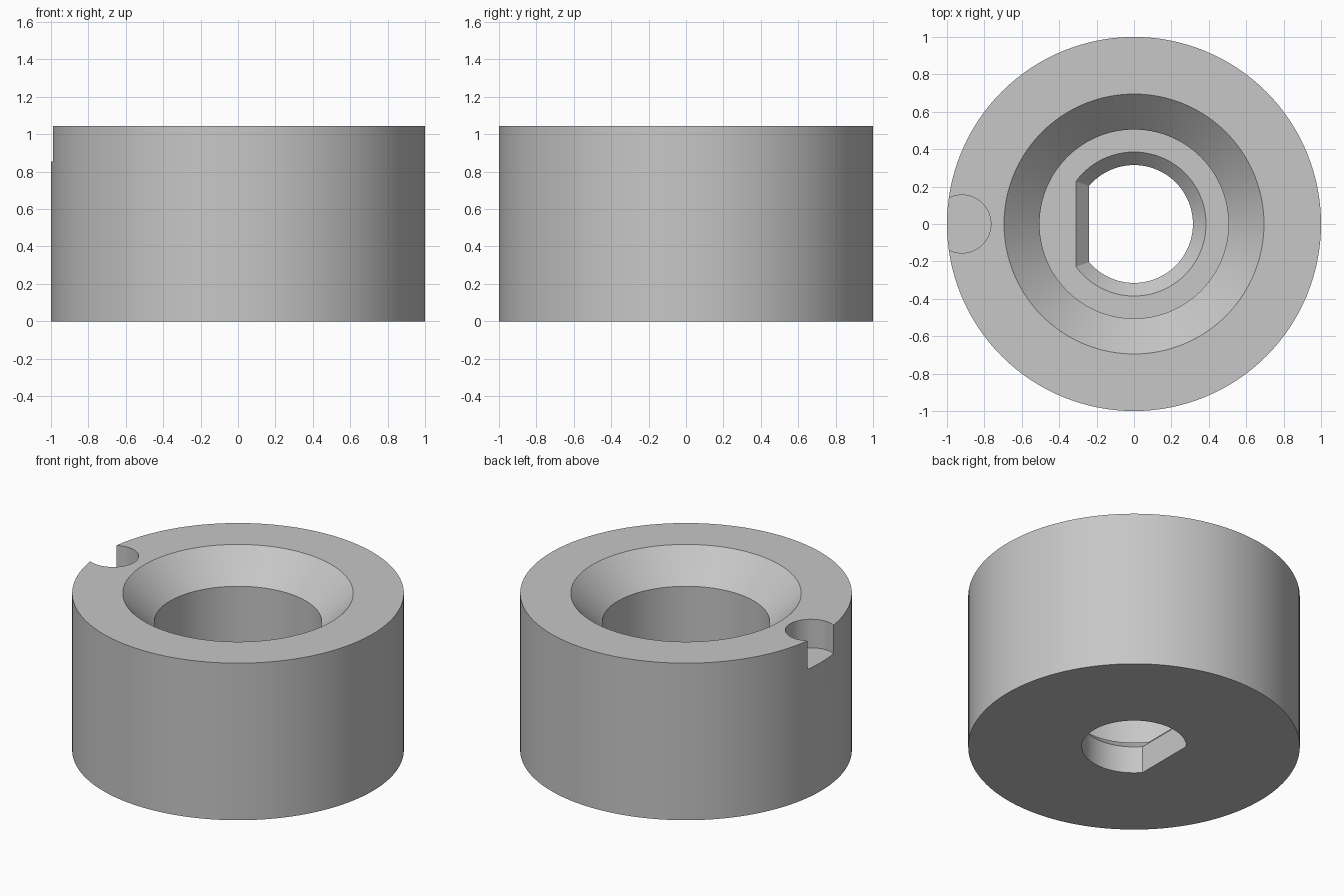
import bpy, bmesh, math

SEGMENTS = 128
HEIGHT = 1.045
STEP_Z = 0.855      # foot of the countersink, also the notch floor
FLOOR_Z = 0.25      # floor of the wide bore

cube = bpy.data.objects.get("Cube")
if cube:
    bpy.data.objects.remove(cube, do_unlink=True)

grey = bpy.data.materials.new("plain grey")
grey.use_nodes = True
colour = (0.57, 0.57, 0.57, 1)
grey.diffuse_color = colour
grey.node_tree.nodes["Principled BSDF"].inputs["Base Color"].default_value = colour


def circle(radius, z, cx=0.0, count=SEGMENTS):
    return [(cx + radius * math.cos(a), radius * math.sin(a), z)
            for a in (2 * math.pi * i / count for i in range(count))]


def d_shape(radius, flat, z):
    """Circle cut off by a flat at x = -flat."""
    end = math.acos(-flat / radius)
    return [(radius * math.cos(a), radius * math.sin(a), z)
            for a in (-end + 2 * end * i / SEGMENTS for i in range(SEGMENTS + 1))]


def loft(name, rings):
    """Closed solid skinned through rings of equal point count."""
    bm = bmesh.new()
    loops = [[bm.verts.new(p) for p in ring] for ring in rings]
    for low, high in zip(loops, loops[1:]):
        n = len(low)
        for i in range(n):
            j = (i + 1) % n
            bm.faces.new((low[i], low[j], high[j], high[i]))
    bm.faces.new(loops[0][::-1])
    bm.faces.new(loops[-1])
    bmesh.ops.recalc_face_normals(bm, faces=bm.faces)
    mesh = bpy.data.meshes.new(name)
    bm.to_mesh(mesh)
    bm.free()
    mesh.materials.append(grey)
    obj = bpy.data.objects.new(name, mesh)
    bpy.context.collection.objects.link(obj)
    return obj


# Round body with countersink and wide blind bore
collar = loft("collar_body", [
    circle(1.0, 0), circle(1.0, HEIGHT), circle(0.695, HEIGHT),
    circle(0.505, STEP_Z), circle(0.505, FLOOR_Z)])

# D-shaped through hole with a bevelled upper rim
hole = loft("shaft_hole_cutter", [
    d_shape(0.315, 0.24, -0.1), d_shape(0.315, 0.24, FLOOR_Z - 0.07),
    d_shape(0.405, 0.33, FLOOR_Z + 0.02)])

# Round index notch at the rim
notch = loft("rim_notch_cutter", [
    circle(0.155, STEP_Z, -0.92, 64), circle(0.155, HEIGHT + 0.1, -0.92, 64)])

bpy.ops.object.select_all(action="DESELECT")
bpy.context.view_layer.objects.active = collar
collar.select_set(True)
for cutter in (hole, notch):
    cutter.hide_render = True
    mod = collar.modifiers.new(cutter.name, "BOOLEAN")
    mod.operation = "DIFFERENCE"
    mod.solver = "EXACT"
    mod.object = cutter
    bpy.ops.object.modifier_apply(modifier=mod.name)
    bpy.data.objects.remove(cutter, do_unlink=True)

bpy.ops.object.shade_smooth_by_angle(angle=math.radians(25))
